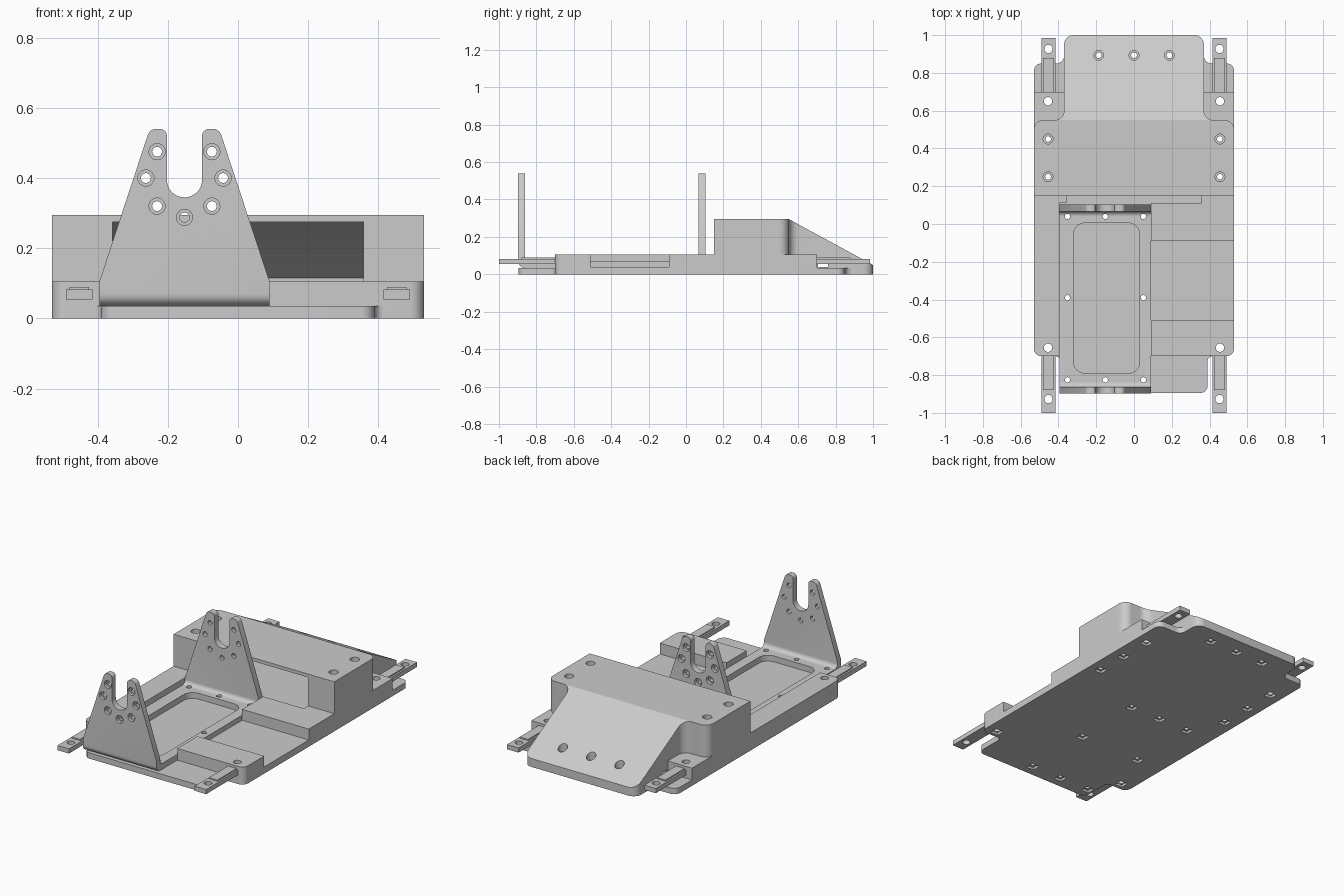
import bpy, bmesh, math
from mathutils import Vector, Matrix

cube = bpy.data.objects.get("Cube")
if cube:
    bpy.data.objects.remove(cube, do_unlink=True)

grey = bpy.data.materials.new("light_grey")
grey.use_nodes = True
grey.diffuse_color = (0.6, 0.6, 0.6, 1)
grey.node_tree.nodes["Principled BSDF"].inputs["Base Color"].default_value = (0.6, 0.6, 0.6, 1)


def add_object(name, bm):
    bmesh.ops.recalc_face_normals(bm, faces=bm.faces)
    mesh = bpy.data.meshes.new(name)
    bm.to_mesh(mesh)
    bm.free()
    mesh.materials.append(grey)
    obj = bpy.data.objects.new(name, mesh)
    bpy.context.collection.objects.link(obj)
    return obj


def rounded(points, steps=8):
    """Outline whose corners (u, v, radius) are replaced by arcs."""
    out = []
    for i, p in enumerate(points):
        c = Vector(p[:2])
        r = p[2] if len(p) > 2 else 0
        if not r:
            out.append(c)
            continue
        a = (Vector(points[i - 1][:2]) - c).normalized()
        b = (Vector(points[(i + 1) % len(points)][:2]) - c).normalized()
        half = a.angle(b) / 2
        centre = c + (a + b).normalized() * r / math.sin(half)
        start = c + a * r / math.tan(half) - centre
        end = c + b * r / math.tan(half) - centre
        sweep = math.pi - 2 * half
        for k in range(steps + 1):
            t = k / steps
            w0 = math.sin((1 - t) * sweep) / math.sin(sweep)
            w1 = math.sin(t * sweep) / math.sin(sweep)
            out.append(centre + start * w0 + end * w1)
    return out


def prism(name, points, axis, lo, hi):
    place = {"x": lambda p, w: (w, p.x, p.y),
             "y": lambda p, w: (p.x, w, p.y),
             "z": lambda p, w: (p.x, p.y, w)}[axis]
    outline = rounded(points)
    bm = bmesh.new()
    low = [bm.verts.new(place(p, lo)) for p in outline]
    high = [bm.verts.new(place(p, hi)) for p in outline]
    bm.faces.new(low)
    bm.faces.new(high)
    for i in range(len(low)):
        bm.faces.new((low[i - 1], low[i], high[i], high[i - 1]))
    return add_object(name, bm)


def box(name, x0, x1, y0, y1, z0, z1):
    return prism(name, [(x0, y0), (x1, y0), (x1, y1), (x0, y1)], "z", z0, z1)


def drill(bm, rings, matrix):
    """Stepped round hole from (radius, height) rings."""
    loops = []
    for r, h in rings:
        loops.append([bm.verts.new(matrix @ Vector((r * math.cos(k * math.tau / 24),
                      r * math.sin(k * math.tau / 24), h))) for k in range(24)])
    bm.faces.new(loops[0])
    bm.faces.new(loops[-1])
    for a, b in zip(loops, loops[1:]):
        for k in range(24):
            bm.faces.new((a[k - 1], a[k], b[k], b[k - 1]))


def boolean(obj, tool, operation="DIFFERENCE"):
    tool.hide_render = True
    mod = obj.modifiers.new("cut", "BOOLEAN")
    mod.operation, mod.object, mod.solver = operation, tool, "EXACT"
    bpy.context.view_layer.objects.active = obj
    bpy.ops.object.modifier_apply(modifier=mod.name)
    bpy.data.objects.remove(tool, do_unlink=True)


def finish(obj):
    bpy.ops.object.select_all(action="DESELECT")
    obj.select_set(True)
    bpy.context.view_layer.objects.active = obj
    bpy.ops.object.shade_smooth_by_angle(angle=math.radians(30))


def mirrored(half):
    return half + [(-p[0],) + p[1:] for p in reversed(half)]


# Chassis block from its plan outline
r = 0.04
chassis = prism("chassis", mirrored([
    (0.39, -0.895, r), (0.39, -0.70, 0.025), (0.53, -0.70, r),
    (0.53, 0.85, r), (0.37, 0.85, r), (0.37, 1.0, 0.05)]), "z", 0, 0.295)

# Front deck, front lip, bracket channel and side recess
boolean(chassis, box("deck_cut", -1, 1, -2, 0.15, 0.105, 1))
boolean(chassis, box("lip_cut", -1, 1, -2, -0.70, 0.035, 1))
boolean(chassis, box("channel_cut", -0.395, 0.09, -2, 0.11, 0.035, 1))
boolean(chassis, box("recess_cut", 0.08, 1, -0.51, -0.09, 0.04, 1))

# Sloped cover: rounded shoulders, stepped sides and ramp
for s in (-1, 1):
    boolean(chassis, prism("shoulder_cut", [
        (s * 0.37, 2), (s * 0.37, 0.55, 0.05), (s * 0.53, 0.55, 0.05),
        (s * 0.53, 0.4), (s * 0.8, 0.4), (s * 0.8, 2)], "z", 0.105, 1))
    side = sorted((s * 0.37, s * 0.8))
    boolean(chassis, box("step_cut", *side, 0.70, 2, 0.035, 1))
boolean(chassis, prism("ramp_cut", [(0.55, 0.295), (1.05, 0.023), (1.05, 0.4), (0.55, 0.4)],
                       "x", -1, 1))

# Hollow inside the cover and the cable slot through its sides
boolean(chassis, prism("cavity_cut", [(0.11, 0.035), (0.84, 0.035), (0.84, 0.115),
                                      (0.545, 0.275), (0.11, 0.275)], "x", -0.357, 0.357))
boolean(chassis, box("slot_cut", -1, 1, 0.705, 0.76, 0.04, 0.055))

# Screw holes and square nut pockets underneath
bracket_screws = [(x, y) for x in (-0.352, -0.152, 0.05) for y in (0.04, -0.39, -0.825)
                  if (x, y) != (-0.152, -0.39)]
sites = list(bracket_screws)
bm = bmesh.new()
for x, y in bracket_screws:
    drill(bm, [(0.014, -0.1), (0.014, 0.2)], Matrix.Translation((x, y, 0)))
for s in (-1, 1):
    for y in (-0.655, 0.65):
        sites.append((s * 0.455, y))
        drill(bm, [(0.022, -0.1), (0.022, 0.5)], Matrix.Translation((s * 0.455, y, 0)))
    for y in (0.25, 0.45):
        sites.append((s * 0.455, y))
        drill(bm, [(0.015, -0.1), (0.015, 0.27), (0.026, 0.27), (0.026, 0.5)],
              Matrix.Translation((s * 0.455, y, 0)))
for x in (-0.187, 0, 0.187):
    sites.append((x, 0.893))
    drill(bm, [(0.015, -0.1), (0.015, 0.075), (0.026, 0.075), (0.026, 0.5)],
          Matrix.Translation((x, 0.893, 0)))
boolean(chassis, add_object("screw_cut", bm))
bm = bmesh.new()
for x, y in sites:
    bmesh.ops.create_cube(bm, size=0.05, matrix=Matrix.Translation((x, y, -0.01)))
boolean(chassis, add_object("nut_pocket_cut", bm))
finish(chassis)

# Bent bracket: U-shaped section trimmed by its front silhouette
bracket = prism("bracket", [
    (-0.897, 0.6), (-0.897, 0.035, 0.035), (0.104, 0.035, 0.035), (0.104, 0.6),
    (0.066, 0.6), (0.066, 0.07, 0.025), (-0.862, 0.07, 0.025), (-0.862, 0.6)],
    "x", -0.395, 0.09)
mid = -0.1525
shape = [(0.26, 0), (0.26, 0.05), (0.2425, 0.05), (0.2425, 0.105),
         (0.099, 0.54, 0.025), (0.05, 0.54, 0.02), (0.05, 0.345, 0.0495)]
boolean(bracket, prism("silhouette", [(p[0] + mid,) + p[1:] for p in mirrored(shape)],
                       "y", -1.2, 0.5), "INTERSECT")
boolean(bracket, prism("window_cut", [(-0.32, -0.79, 0.06), (0.03, -0.79, 0.06),
                                      (0.03, 0.005, 0.06), (-0.32, 0.005, 0.06)], "z", 0, 0.2))
bm = bmesh.new()
for x, y in bracket_screws:
    drill(bm, [(0.014, 0), (0.014, 0.2)], Matrix.Translation((x, y, 0)))
upright_holes = [(mid, 0.288)] + [(mid + s * d, z) for s in (-1, 1)
                                  for d, z in ((0.078, 0.475), (0.11, 0.4), (0.078, 0.32))]
for y, turn in ((-0.897, 90), (0.104, -90)):
    for x, z in upright_holes:
        drill(bm, [(0.014, -0.1), (0.014, -0.018), (0.023, -0.018), (0.023, 0.05)],
              Matrix.Translation((x, y, z)) @ Matrix.Rotation(math.radians(turn), 4, "X"))
boolean(bracket, add_object("bracket_hole_cut", bm))
finish(bracket)

# Four mounting arms with a raised rib and an end hole
for sx, side in ((-1, "right"), (1, "left")):
    for sy, end in ((-1, "front"), (1, "back")):
        tip = 0.995 if sy < 0 else 0.985
        x = sx * 0.4525
        y0, y1 = sorted((sy * 0.70, sy * tip))
        if sy < 0:
            y0 = -1.0
        arm = box(f"{end}_{side}_arm", x - 0.038, x + 0.038, y0, y1, 0.054, 0.082)
        bm = bmesh.new()
        drill(bm, [(0.022, 0), (0.022, 0.2)], Matrix.Translation((x, sy * 0.927, 0)))
        boolean(arm, add_object("arm_hole_cut", bm))
        finish(arm)
        y0, y1 = sorted((sy * 0.70, sy * 0.88))
        box(f"{end}_{side}_arm_rib", x - 0.028, x + 0.028, y0, y1, 0.08, 0.09)
